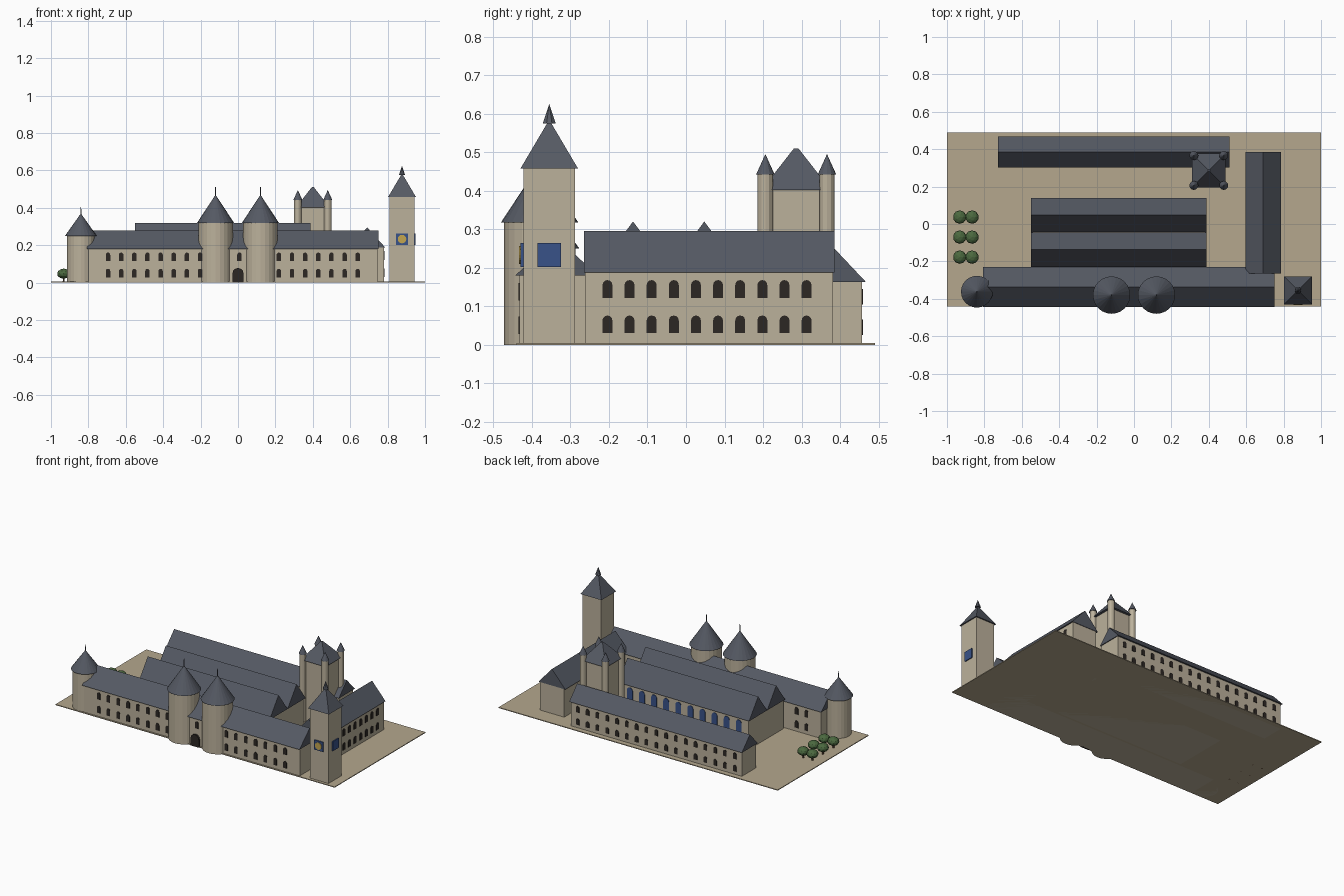
import bpy, bmesh, math
from mathutils import Matrix

if "Cube" in bpy.data.objects:
    bpy.data.objects.remove(bpy.data.objects["Cube"])


def mat(name, c):
    m = bpy.data.materials.new(name)
    m.diffuse_color = (*c, 1)
    m.use_nodes = True
    m.node_tree.nodes["Principled BSDF"].inputs["Base Color"].default_value = m.diffuse_color
    return m


STONE = mat("stone", (0.50, 0.44, 0.33))
SLATE = mat("slate", (0.09, 0.10, 0.125))
GLASS = mat("dark_glass", (0.025, 0.02, 0.017))
BLUE = mat("blue", (0.04, 0.085, 0.25))
GOLD = mat("gold", (0.55, 0.38, 0.08))
PAVE = mat("paving", (0.46, 0.39, 0.27))
LEAF = mat("leaf", (0.07, 0.14, 0.05))
BARK = mat("bark", (0.12, 0.07, 0.04))


def finish(name, bm, m):
    bmesh.ops.recalc_face_normals(bm, faces=bm.faces)
    me = bpy.data.meshes.new(name)
    bm.to_mesh(me)
    bm.free()
    me.materials.append(m)
    ob = bpy.data.objects.new(name, me)
    bpy.context.collection.objects.link(ob)
    return ob


def box(name, x0, x1, y0, y1, z0, z1, m):
    bm = bmesh.new()
    bmesh.ops.create_cube(bm, size=1)
    for v in bm.verts:
        v.co = (x0 if v.co.x < 0 else x1, y0 if v.co.y < 0 else y1, z0 if v.co.z < 0 else z1)
    return finish(name, bm, m)


def cone(name, x, y, z0, z1, r0, r1, m, n=24, turn=0.0):
    bm = bmesh.new()
    bmesh.ops.create_cone(bm, cap_ends=True, segments=n, radius1=r0, radius2=r1, depth=z1 - z0,
                          matrix=Matrix.Translation((x, y, (z0 + z1) / 2)) @ Matrix.Rotation(turn, 4, 'Z'))
    return finish(name, bm, m)


def extrude(bm, pts, vec):
    # closed prism from a planar outline
    f = bm.faces.new([bm.verts.new(p) for p in pts])
    r = bmesh.ops.extrude_face_region(bm, geom=[f])
    bmesh.ops.translate(bm, vec=vec, verts=[g for g in r["geom"] if isinstance(g, bmesh.types.BMVert)])


def roof(name, x0, x1, y0, y1, z0, z1, along_x=True):
    bm = bmesh.new()
    if along_x:
        extrude(bm, [(x0, y0, z0), (x0, y1, z0), (x0, (y0 + y1) / 2, z1)], (x1 - x0, 0, 0))
    else:
        extrude(bm, [(x0, y0, z0), (x1, y0, z0), ((x0 + x1) / 2, y0, z1)], (0, y1 - y0, 0))
    return finish(name, bm, SLATE)


def arches(name, us, zs, w, h, plane, m, axis='y', t=0.006):
    # round-headed panels set half into a wall, us = positions along the wall
    bm = bmesh.new()
    for u in us:
        for z in zs:
            out = [(u - w / 2, z), (u + w / 2, z)]
            out += [(u + w / 2 * math.cos(a), z + h - w / 2 + w / 2 * math.sin(a))
                    for a in (math.pi * i / 6 for i in range(7))]
            if axis == 'y':
                extrude(bm, [(p, plane - t / 2, q) for p, q in out], (0, t, 0))
            else:
                extrude(bm, [(plane - t / 2, p, q) for p, q in out], (t, 0, 0))
    return finish(name, bm, m)


def spread(a, b, n):
    return [a + (b - a) * i / (n - 1) for i in range(n)]


# ground slab
box("ground_slab", -1, 1, -0.44, 0.49, 0, 0.005, PAVE)

# front wing
box("front_wing_walls", -0.80, 0.745, -0.432, -0.24, 0, 0.18, STONE)
roof("front_wing_roof", -0.807, 0.75, -0.443, -0.23, 0.18, 0.28)
wx = spread(-0.695, 0.64, 20)
arches("front_windows", wx, (0.028, 0.115), 0.024, 0.046, -0.432, GLASS)
arches("front_wing_rear_windows", [x for x in wx if x < -0.56], (0.028, 0.115), 0.024, 0.046, -0.24, GLASS)
arches("entrance_door", [0], [0], 0.06, 0.078, -0.435, GLASS, t=0.016)

# right wing
box("right_wing_walls", 0.605, 0.78, -0.262, 0.382, 0, 0.19, STONE)
roof("right_wing_roof", 0.595, 0.787, -0.265, 0.385, 0.188, 0.295, False)
arches("right_windows", spread(-0.204, 0.313, 10), (0.03, 0.122), 0.026, 0.046, 0.78, GLASS, 'x')

# back wing
box("back_wing_walls", -0.72, 0.505, 0.312, 0.457, 0, 0.165, STONE)
roof("back_wing_roof", -0.727, 0.51, 0.303, 0.467, 0.163, 0.25)
arches("back_windows", spread(-0.67, 0.455, 17), (0.025, 0.105), 0.024, 0.04, 0.457, GLASS)

# twin-ridged great hall
box("hall_walls", -0.54, 0.38, -0.225, 0.13, 0, 0.197, STONE)
for i, y in enumerate((-0.23, -0.045)):
    roof(f"hall_roof_{i}", -0.55, 0.387, y, y + 0.185, 0.195, 0.32)
arches("hall_windows", spread(-0.47, 0.31, 10), [0.08], 0.04, 0.1, 0.13, BLUE)


# round towers with conical roofs and finials
def round_tower(name, x, y, r, rr, ze, zt, zf):
    cone(name + "_body", x, y, 0, ze, r, r, STONE)
    cone(name + "_roof", x, y, ze, zt, rr, 0, SLATE)
    cone(name + "_finial", x, y, zt - 0.01, zf, 0.003, 0.002, SLATE, 6)


round_tower("left_twin_tower", -0.12, -0.38, 0.092, 0.1, 0.318, 0.47, 0.512)
round_tower("right_twin_tower", 0.12, -0.38, 0.092, 0.1, 0.318, 0.47, 0.512)
round_tower("corner_tower", -0.84, -0.362, 0.075, 0.085, 0.25, 0.37, 0.405)

# square keep with four corner turrets
kx, ky = 0.40, 0.286
box("keep_body", kx - 0.075, kx + 0.075, ky - 0.075, ky + 0.075, 0, 0.402, STONE)
cone("keep_roof", kx, ky, 0.402, 0.51, 0.09 * math.sqrt(2), 0.008, SLATE, 4, math.pi / 4)
for i, (sx, sy) in enumerate(((-1, -1), (1, -1), (1, 1), (-1, 1))):
    x, y = kx + 0.08 * sx, ky + 0.08 * sy
    cone(f"keep_turret_{i}", x, y, 0, 0.442, 0.02, 0.02, STONE, 12)
    cone(f"keep_turret_roof_{i}", x, y, 0.442, 0.495, 0.024, 0, SLATE, 12)

# clock tower
cx, cy = 0.877, -0.355
box("clock_tower_body", cx - 0.067, cx + 0.067, cy - 0.067, cy + 0.067, 0, 0.457, STONE)
cone("clock_tower_roof", cx, cy, 0.457, 0.578, 0.075 * math.sqrt(2), 0.005, SLATE, 4, math.pi / 4)
cone("clock_tower_spire", cx, cy, 0.575, 0.625, 0.018, 0, SLATE, 8, math.pi / 8)
box("front_clock_panel", cx - 0.031, cx + 0.031, cy - 0.074, cy - 0.06, 0.202, 0.264, BLUE)
box("side_clock_panel", cx + 0.06, cx + 0.073, cy - 0.031, cy + 0.031, 0.202, 0.264, BLUE)
dial = cone("clock_dial", 0, 0, -0.004, 0.004, 0.023, 0.023, GOLD, 20)
dial.rotation_euler.x = math.pi / 2
dial.location = (cx, cy - 0.074, 0.233)

# trees in two rows
for i, x in enumerate((-0.932, -0.866)):
    for j, y in enumerate((0.037, -0.07, -0.177)):
        cone(f"tree_trunk_{i}_{j}", x, y, 0, 0.04, 0.006, 0.005, BARK, 6)
        bm = bmesh.new()
        bmesh.ops.create_icosphere(bm, subdivisions=2, radius=0.036)
        bmesh.ops.scale(bm, vec=(1, 1, 0.75), verts=bm.verts)
        bmesh.ops.translate(bm, vec=(x, y, 0.048), verts=bm.verts)
        finish(f"tree_crown_{i}_{j}", bm, LEAF)
